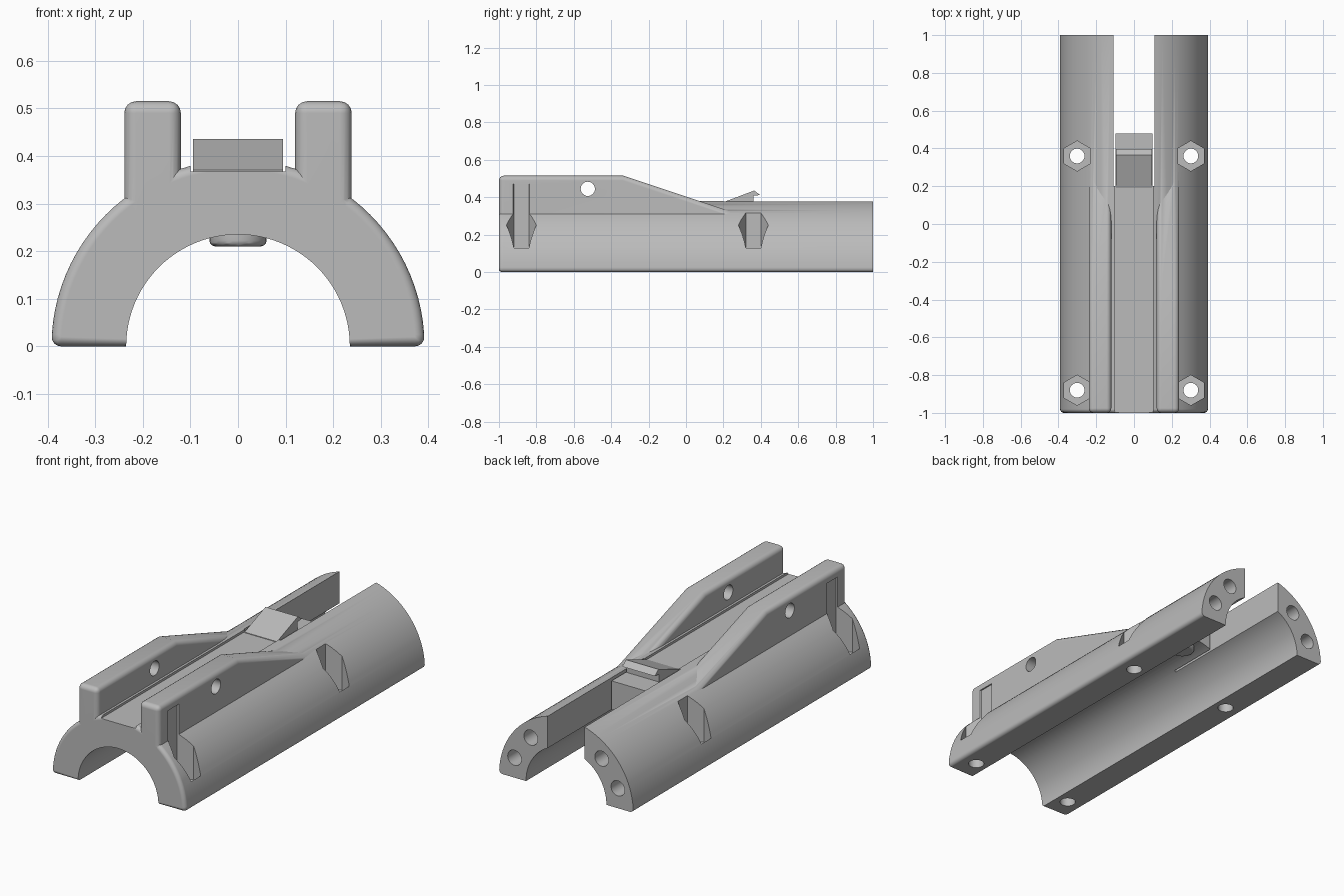
import bpy, bmesh, math
from mathutils import Matrix, Vector

cube = bpy.data.objects.get("Cube")
if cube:
    bpy.data.objects.remove(cube, do_unlink=True)

grey = bpy.data.materials.new("plain_grey")
grey.use_nodes = True
grey.diffuse_color = (0.5, 0.5, 0.5, 1)
grey.node_tree.nodes["Principled BSDF"].inputs["Base Color"].default_value = (0.5, 0.5, 0.5, 1)

OUTER, INNER = 0.392, 0.235
BASE_AXES = {
    "x": Matrix.Rotation(math.pi / 2, 4, "Y"),
    "y": Matrix.Rotation(math.pi / 2, 4, "X"),
    "z": Matrix.Identity(4),
}


def make(name, bm):
    bmesh.ops.recalc_face_normals(bm, faces=bm.faces)
    mesh = bpy.data.meshes.new(name)
    bm.to_mesh(mesh)
    bm.free()
    obj = bpy.data.objects.new(name, mesh)
    bpy.context.collection.objects.link(obj)
    mesh.materials.append(grey)
    return obj


def prism(points, axis, start, end, bevel=0, pick=None):
    """Extrude a closed profile along x or y, rounding the picked edges."""
    bm = bmesh.new()
    place = (lambda p: (start, *p)) if axis == "x" else (lambda p: (p[0], start, p[1]))
    face = bm.faces.new([bm.verts.new(place(p)) for p in points])
    new = bmesh.ops.extrude_face_region(bm, geom=[face])["geom"]
    shift = Vector((end - start, 0, 0) if axis == "x" else (0, end - start, 0))
    bmesh.ops.translate(bm, vec=shift, verts=[v for v in new if isinstance(v, bmesh.types.BMVert)])
    bmesh.ops.recalc_face_normals(bm, faces=bm.faces)
    if bevel:
        edges = [e for e in bm.edges if pick(*[v.co for v in e.verts])]
        bmesh.ops.bevel(bm, geom=edges, offset=bevel, segments=4, profile=0.5, affect="EDGES")
    return bm


def box(name, x, y, z):
    return make(name, prism([(x[0], z[0]), (x[1], z[0]), (x[1], z[1]), (x[0], z[1])], "y", *y))


def rod(name, center, radius, depth, axis, sides=32):
    bm = bmesh.new()
    bmesh.ops.create_cone(bm, cap_ends=True, segments=sides, radius1=radius, radius2=radius,
                          depth=depth, matrix=Matrix.Translation(center) @ BASE_AXES[axis])
    return make(name, bm)


def combine(target, other, operation):
    mod = target.modifiers.new(operation.lower(), "BOOLEAN")
    mod.operation, mod.solver, mod.object = operation, "EXACT", other
    bpy.context.view_layer.objects.active = target
    bpy.ops.object.modifier_apply(modifier=mod.name)
    bpy.data.objects.remove(other, do_unlink=True)


def arc(radius, steps):
    return [(radius * math.cos(math.pi * i / steps), radius * math.sin(math.pi * i / steps))
            for i in range(steps + 1)]


# Half-tube body, rounded at the front rim and the lower outer edges
def body_edge(a, b):
    front = a.y < -0.99 and b.y < -0.99
    on_bore = all(math.hypot(v.x, v.z) < INNER + 0.01 for v in (a, b))
    foot = all(abs(v.x) > OUTER - 0.005 and abs(v.z) < 0.001 for v in (a, b))
    return foot or (front and not on_bore)


body = make("half_tube_body", prism(arc(OUTER, 48) + arc(INNER, 48)[::-1], "y", -1, 1, 0.02, body_edge))

# Flat channel along the top, and the open slot at the back
combine(body, box("channel_cutter", (-0.1, 0.1), (-1.2, 0.6), (0.367, 0.6)), "DIFFERENCE")
combine(body, box("slot_cutter", (-0.108, 0.108), (0.48, 1.2), (-0.1, 0.6)), "DIFFERENCE")


# Tapering side rails with rounded tops
def rail_edge(a, b):
    return not (abs(a.z - 0.25) < 0.001 and abs(b.z - 0.25) < 0.001) and not (
        abs(a.y - b.y) < 0.001 and a.y > -0.9)


rail_profile = [(-1, 0.25), (-1, 0.515), (-0.335, 0.515), (0.46, 0.25)]
for side in (-1, 1):
    rail = make("side_rail", prism(rail_profile, "x", side * 0.12, side * 0.239, 0.025, rail_edge))
    combine(body, rail, "UNION")

# Ramped catch on the tongue
catch = [(0.19, 0.35), (0.19, 0.37), (0.365, 0.436), (0.397, 0.412), (0.36, 0.408), (0.36, 0.35)]
combine(body, make("latch_catch", prism(catch, "x", -0.095, 0.095)), "UNION")

# Rounded button under the tongue
bm = bmesh.new()
bmesh.ops.create_cone(bm, cap_ends=True, segments=32, radius1=0.06, radius2=0.06, depth=0.07,
                      matrix=Matrix.Translation((0, 0.38, 0.245)))
rim = [e for e in bm.edges if all(v.co.z < 0.22 for v in e.verts)]
bmesh.ops.bevel(bm, geom=rim, offset=0.012, segments=3, profile=0.5, affect="EDGES")
combine(body, make("latch_button", bm), "UNION")

for side in (-1, 1):
    # Slit that frees the tongue
    slit = sorted((side * 0.099, side * 0.108))
    combine(body, box("slit_cutter", slit, (0.2, 0.5), (0.1, 0.6)), "DIFFERENCE")
    # Hexagonal nut pockets with bolt holes
    for y in (-0.88, 0.36):
        combine(body, rod("nut_cutter", (side * 0.301, y, 0.2725), 0.08, 0.395, "z", 6), "DIFFERENCE")
        combine(body, rod("bolt_cutter", (side * 0.301, y, 0), 0.039, 0.3, "z"), "DIFFERENCE")
    # Paired holes in the back end
    for x, z in ((0.207, 0.237), (0.302, 0.105)):
        combine(body, rod("end_hole_cutter", (side * x, 1, z), 0.04, 0.6, "y"), "DIFFERENCE")

# Cross pin hole through both rails
combine(body, rod("pin_cutter", (0, -0.525, 0.445), 0.038, 1, "x"), "DIFFERENCE")

body.select_set(True)
bpy.context.view_layer.objects.active = body
bpy.ops.object.shade_smooth_by_angle(angle=math.radians(30))
weighted = body.modifiers.new("even_shading", "WEIGHTED_NORMAL")
weighted.keep_sharp = True
